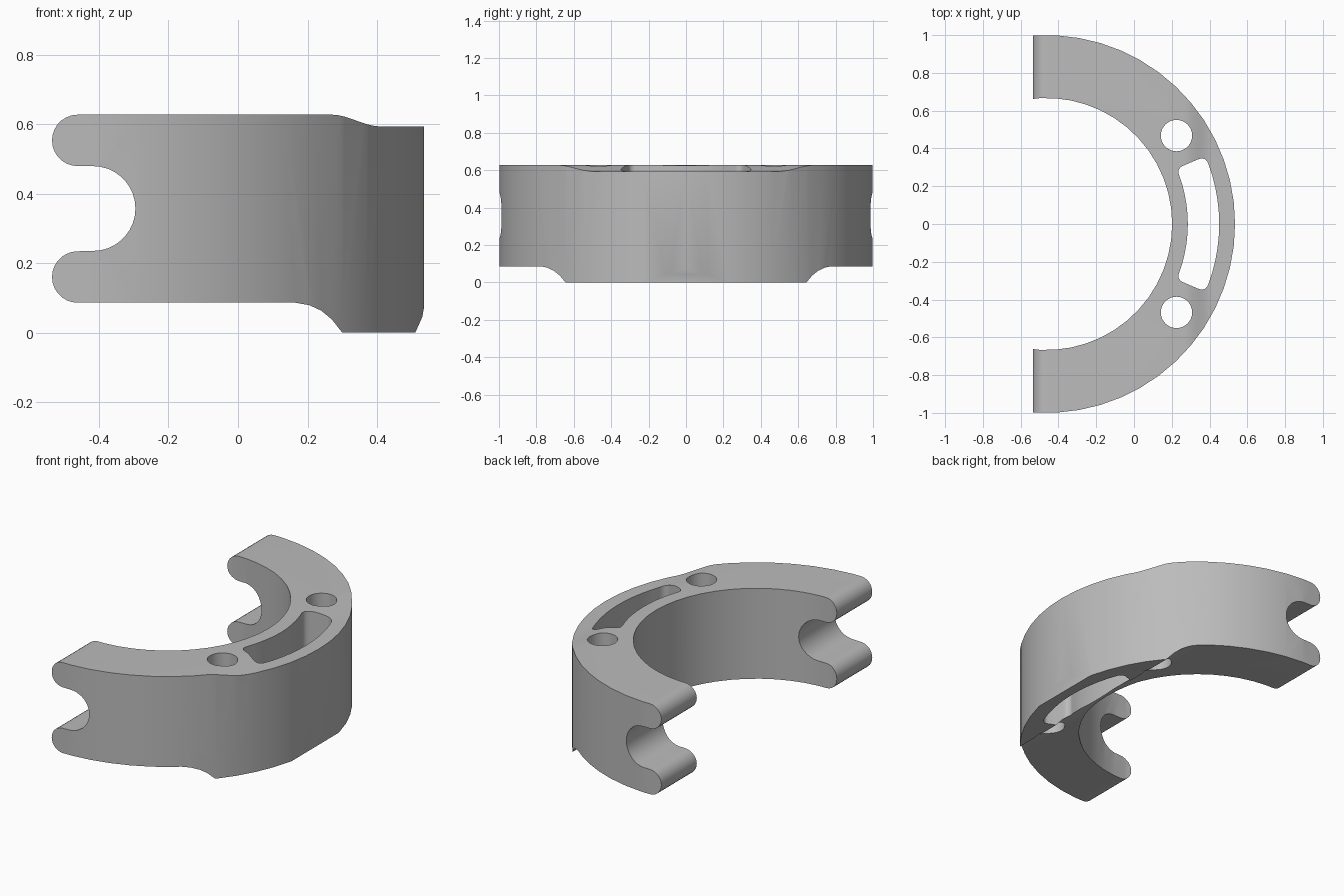
import bpy, bmesh
from math import sin, cos, radians

if "Cube" in bpy.data.objects:
    bpy.data.objects.remove(bpy.data.objects["Cube"], do_unlink=True)

CX = -0.465            # centre of the ring arcs
OUTER, INNER = 1.0, 0.667

grey = bpy.data.materials.new("plain grey")
grey.use_nodes = True
grey.diffuse_color = (0.5, 0.5, 0.5, 1)
grey.node_tree.nodes["Principled BSDF"].inputs["Base Color"].default_value = (0.5, 0.5, 0.5, 1)


def arc(x, y, r, start, end, steps):
    angles = [radians(start + (end - start) * i / steps) for i in range(steps + 1)]
    return [(x + r * cos(a), y + r * sin(a)) for a in angles]


def ease(x0, z0, x1, z1, steps=8):
    """S-shaped step between two heights."""
    ts = [i / steps for i in range(steps + 1)]
    return [(x0 + (x1 - x0) * t, z0 + (z1 - z0) * t * t * (3 - 2 * t)) for t in ts]


def prism(name, outline, place, low, high):
    """Closed solid between two copies of a flat outline."""
    bm = bmesh.new()
    near = [bm.verts.new(place(a, b, low)) for a, b in outline]
    far = [bm.verts.new(place(a, b, high)) for a, b in outline]
    bm.faces.new(near[::-1])
    bm.faces.new(far)
    for i in range(len(near)):
        bm.faces.new((near[i - 1], near[i], far[i], far[i - 1]))
    bmesh.ops.recalc_face_normals(bm, faces=bm.faces[:])
    mesh = bpy.data.meshes.new(name)
    bm.to_mesh(mesh)
    bm.free()
    mesh.materials.append(grey)
    obj = bpy.data.objects.new(name, mesh)
    bpy.context.scene.collection.objects.link(obj)
    return obj


def upright(name, outline):
    return prism(name, outline, lambda x, y, z: (x, y, z), -0.2, 1)


# Half ring in plan
ring = upright("half_ring_clamp",
               arc(CX, 0, OUTER, -100, 100, 30) + arc(CX, 0, INNER, 100, -100, 28))

# Side outline: lipped foot, round jaw tips, open notch and stepped top
side = [(0.6, 0.1), (0.536, 0.078), (0.53, 0.045), (0.51, 0),
        (0.3, 0), (0.27, 0.038), (0.24, 0.063), (0.205, 0.079), (0.165, 0.086)]
side += arc(-0.461, 0.16, 0.074, 270, 90, 14)
side += arc(-0.417, 0.357, 0.122, -90, 90, 18)
side += arc(-0.461, 0.553, 0.074, 270, 90, 14)
side += ease(0.27, 0.627, 0.41, 0.593) + [(0.6, 0.593)]
side_block = prism("side_outline_cutter", side, lambda x, z, y: (x, y, z), -1.2, 1.2)

# Curved slot: a rounded rectangle bent around the ring
MID, HALF_W, HALF_L, ROUND = 0.833, 0.083, 0.335, 0.035
STRAIGHT = HALF_L - ROUND
flat = []
for sr, sl, start in ((1, 1, 0), (-1, 1, 90), (-1, -1, 180), (1, -1, 270)):
    flat += arc(sr * (HALF_W - ROUND), sl * STRAIGHT, ROUND, start, start + 90, 5)
    if sr != sl:
        # points along the long edge that follows, so that it bends
        flat += [(sr * HALF_W, sl * STRAIGHT * (1 - i / 5)) for i in range(1, 10)]
bent = [(CX + (MID + r) * cos(l / MID), (MID + r) * sin(l / MID)) for r, l in flat]
slot = upright("slot_cutter", bent)

# Bolt holes on either side of the slot
holes = [upright("bolt_hole_cutter", arc(0.225, s * 0.468, 0.083, 0, 348.75, 31))
         for s in (1, -1)]

# Cut the ring and bake the result
cutters = [side_block, slot] + holes
for cutter in cutters:
    mod = ring.modifiers.new(cutter.name, "BOOLEAN")
    mod.operation = "INTERSECT" if cutter is side_block else "DIFFERENCE"
    mod.solver = "EXACT"
    mod.object = cutter
    cutter.hide_render = True
bpy.context.view_layer.update()
baked = bpy.data.meshes.new_from_object(
    ring.evaluated_get(bpy.context.evaluated_depsgraph_get()))
ring.modifiers.clear()
ring.data = baked
for cutter in cutters:
    bpy.data.objects.remove(cutter, do_unlink=True)

# Smooth the curved walls and keep the edges sharp
bpy.ops.object.select_all(action="DESELECT")
ring.select_set(True)
bpy.context.view_layer.objects.active = ring
bpy.ops.object.shade_smooth_by_angle(angle=radians(30))
